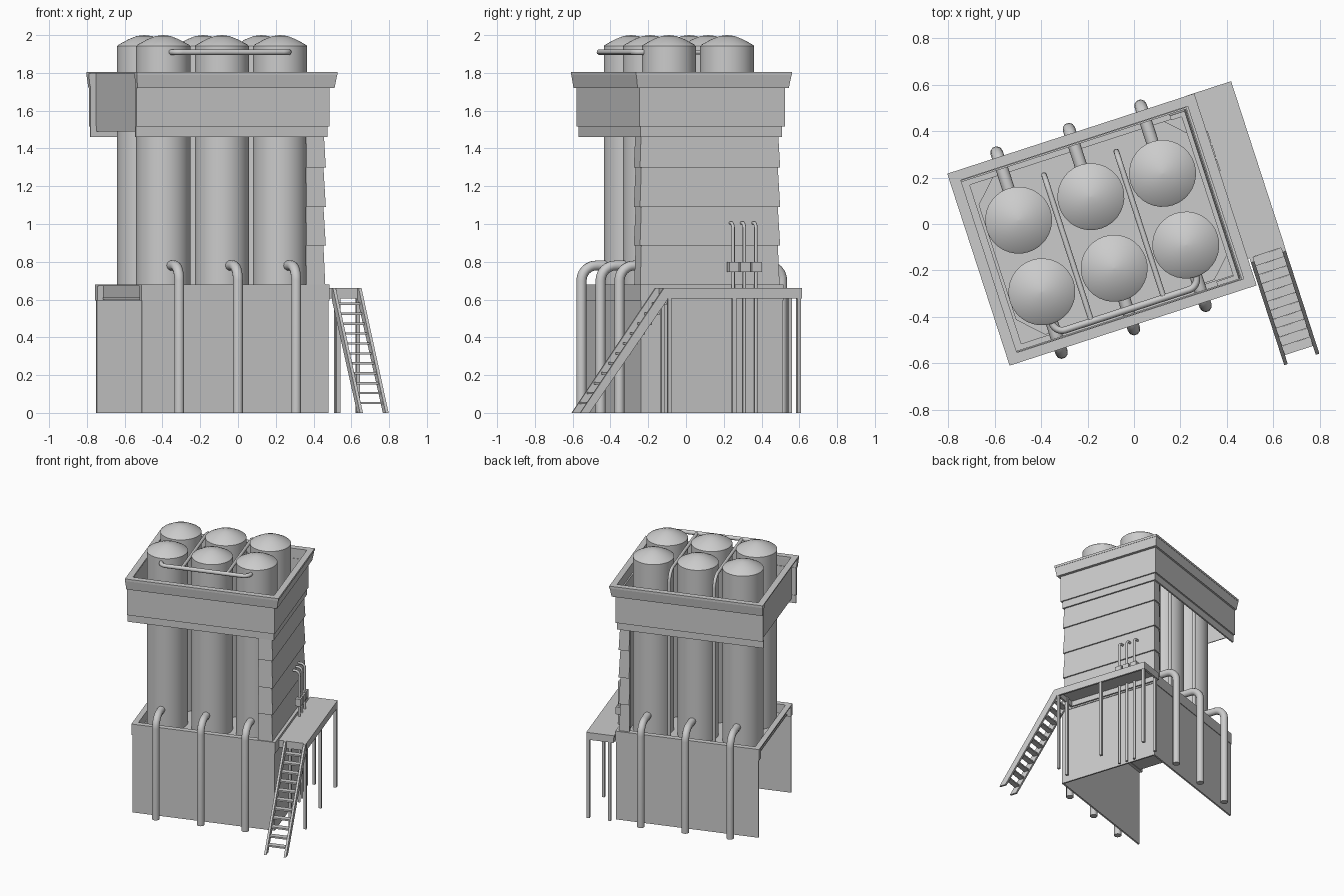
import bpy, math
from mathutils import Vector

if "Cube" in bpy.data.objects:
    bpy.data.objects.remove(bpy.data.objects["Cube"])

TURN = math.radians(18)   # whole building is turned in plan

grey = bpy.data.materials.new("plain grey")
grey.use_nodes = True
grey.diffuse_color = (0.6, 0.6, 0.6, 1)
grey.node_tree.nodes["Principled BSDF"].inputs["Base Color"].default_value = (0.6, 0.6, 0.6, 1)


def add(name, mesh, smooth=False):
    obj = bpy.data.objects.new(name, mesh)
    bpy.context.scene.collection.objects.link(obj)
    obj.rotation_euler.z = TURN
    mesh.materials.clear()
    mesh.materials.append(grey)
    if smooth:
        bpy.ops.object.select_all(action='DESELECT')
        bpy.context.view_layer.objects.active = obj
        obj.select_set(True)
        bpy.ops.object.shade_smooth_by_angle(angle=math.radians(40))
    return obj


def prism(name, low, high, z0, z1):
    """Solid between two matching plan outlines (counter-clockwise)."""
    n = len(low)
    verts = [(x, y, z0) for x, y in low] + [(x, y, z1) for x, y in high]
    faces = [list(range(n))[::-1], list(range(n, 2 * n))]
    faces += [(i, (i + 1) % n, n + (i + 1) % n, n + i) for i in range(n)]
    mesh = bpy.data.meshes.new(name)
    mesh.from_pydata(verts, [], faces)
    return add(name, mesh)


def rect(x0, x1, y0, y1):
    return [(x0, y0), (x1, y0), (x1, y1), (x0, y1)]


def box(name, x0, x1, y0, y1, z0, z1):
    r = rect(x0, x1, y0, y1)
    return prism(name, r, r, z0, z1)


def three_sides(l, r, f, b, t):
    """U-shaped outline, open on the left side."""
    return [(l, f), (r, f), (r, b), (l, b), (l, b - t), (r - t, b - t), (r - t, f + t), (l, f + t)]


def lathe(name, profile, x, y, sides=32):
    verts, faces = [], []
    for rad, z in profile:
        for i in range(sides):
            a = 2 * math.pi * i / sides
            verts.append((x + rad * math.cos(a), y + rad * math.sin(a), z))
    for k in range(len(profile) - 1):
        for i in range(sides):
            j = (i + 1) % sides
            faces.append((k * sides + i, k * sides + j, (k + 1) * sides + j, (k + 1) * sides + i))
    faces.append(list(range(len(verts) - sides, len(verts))))
    mesh = bpy.data.meshes.new(name)
    mesh.from_pydata(verts, [], faces)
    add(name, mesh, True)


def pipe(name, points, radius, bend=0.06):
    """Round tube along a path with rounded corners."""
    p = [Vector(q) for q in points]
    path = [p[0]]
    for a, b, c in zip(p, p[1:], p[2:]):
        s = b + (a - b).normalized() * bend
        e = b + (c - b).normalized() * bend
        for i in range(7):
            t = i / 6
            w = 0.59 * 2 * t * (1 - t) * 1.2
            k0, k2 = (1 - t) ** 2, t * t
            path.append((s * k0 + b * w + e * k2) / (k0 + w + k2))
    path.append(p[-1])
    curve = bpy.data.curves.new(name, 'CURVE')
    curve.dimensions = '3D'
    curve.bevel_depth = radius
    curve.bevel_resolution = 3
    curve.use_fill_caps = True
    spline = curve.splines.new('POLY')
    spline.points.add(len(path) - 1)
    for pt, co in zip(spline.points, path):
        pt.co = (*co, 1)
    tmp = bpy.data.objects.new(name + "_path", curve)
    bpy.context.scene.collection.objects.link(tmp)
    deps = bpy.context.evaluated_depsgraph_get()
    mesh = bpy.data.meshes.new_from_object(tmp.evaluated_get(deps))
    bpy.data.objects.remove(tmp)
    add(name, mesh, True)


# Base: three walls, floor and lip
base = three_sides(-0.655, 0.382, -0.375, 0.413, 0.012)
prism("base_walls", base, base, 0, 0.6)
box("base_floor", -0.63, 0.375, -0.365, 0.405, 0.6, 0.612)
lip = three_sides(-0.66, 0.387, -0.38, 0.418, 0.04)
prism("base_lip", lip, lip, 0.595, 0.68)
box("base_lip_left_inner", -0.625, -0.62, -0.34, 0.38, 0.6, 0.68)
box("base_lip_left_top", -0.66, -0.62, -0.34, 0.38, 0.672, 0.68)
l, r, f, b, c = -0.61, 0.355, -0.335, 0.385, 0.1
pad = [(l + c, f), (r - c, f), (r, f + c), (r, b - c), (r - c, b), (l + c, b), (l, b - c), (l, f + c)]
prism("floor_pad", pad, pad, 0.612, 0.62)

# Right wall with lapped siding, returning round the corners
levels = [0.62, 0.885, 1.09, 1.30, 1.51]
for z0, z1 in zip(levels, levels[1:]):
    def course(d):
        return [(0.26, -0.365 - d), (0.357 + d, -0.365 - d), (0.357 + d, 0.395 + d), (0.29, 0.395 + d),
                (0.29, 0.375), (0.337, 0.375), (0.337, -0.345), (0.26, -0.345)]
    prism("siding_course", course(0.01), course(0), z0, z1)

# Upper band, soffit and cap
inner = three_sides(-0.69, 0.375, -0.375, 0.413, 0.012)
prism("band_soffit", inner, inner, 1.46, 1.52)
band = three_sides(-0.69, 0.385, -0.385, 0.425, 0.018)
prism("upper_band", band, band, 1.515, 1.73)
prism("roof_cap", three_sides(-0.69, 0.407, -0.402, 0.44, 0.03),
      three_sides(-0.697, 0.418, -0.412, 0.452, 0.042), 1.72, 1.79)
rim = three_sides(-0.697, 0.42, -0.414, 0.454, 0.044)
prism("roof_rim", rim, rim, 1.788, 1.805)
box("left_rim_top", -0.697, -0.652, -0.37, 0.41, 1.796, 1.805)
box("left_inner_band", -0.657, -0.65, -0.37, 0.41, 1.49, 1.8)

# Six tanks with shallow domes, and large drain pipes
for x in (-0.467, -0.14, 0.184):
    for y in (-0.155, 0.169):
        lathe("tank", [(0.144, 0.61), (0.144, 1.942), (0.135, 1.95), (0.085, 1.977),
                       (0.04, 1.995), (0.002, 2.0)], x, y)
    pipe("front_drain", [(x, -0.25, 0.78), (x, -0.43, 0.78), (x, -0.43, 0)], 0.027, 0.08)
    pipe("back_drain", [(x, 0.26, 0.78), (x, 0.475, 0.78), (x, 0.475, 0)], 0.027, 0.08)

# Header pipe in front of the tank tops, with two branches going down at the back
pipe("header_pipe", [(-0.467, -0.26, 1.91), (-0.467, -0.342, 1.91), (0.184, -0.342, 1.91),
                     (0.184, -0.26, 1.91)], 0.015, 0.045)
for x in (-0.303, 0.024):
    pipe("branch_pipe", [(x, -0.342, 1.91), (x, 0.32, 1.91), (x, 0.32, 0.61)], 0.012, 0.08)

# Thin service pipes with valve boxes on the right wall
for y in (0.13, 0.193, 0.257):
    pipe("service_pipe", [(0.407, y, 0), (0.407, y, 1.005), (0.35, y, 1.005)], 0.009, 0.03)
    box("valve_box", 0.385, 0.425, y - 0.027, y + 0.027, 0.745, 0.8)

# Platform: deck, edge beams and legs
box("platform_deck", 0.385, 0.587, -0.293, 0.455, 0.645, 0.66)
box("platform_outer_beam", 0.572, 0.587, -0.293, 0.455, 0.605, 0.65)
box("platform_inner_beam", 0.388, 0.4, -0.293, 0.455, 0.605, 0.65)
for y in (-0.293, 0.44):
    box("platform_end_beam", 0.4, 0.572, y, y + 0.015, 0.605, 0.65)
for x, y in ((0.575, -0.28), (0.575, 0.08), (0.575, 0.44), (0.465, -0.28), (0.42, 0.44)):
    box("platform_leg", x - 0.01, x + 0.01, y - 0.01, y + 0.01, 0, 0.645)

# Stairs: two sloping stringers and flat treads
top_y, foot_y, top_z = -0.293, -0.777, 0.66
for x in (0.427, 0.57):
    ends = [(foot_y, 0), (foot_y + 0.05, 0), (top_y, top_z - 0.06), (top_y, top_z), (top_y - 0.02, top_z)]
    n = len(ends)
    verts = [(x + dx, y, z) for dx in (0, 0.016) for y, z in ends]
    faces = [list(range(n))[::-1], list(range(n, 2 * n))]
    faces += [(i, (i + 1) % n, n + (i + 1) % n, n + i) for i in range(n)]
    mesh = bpy.data.meshes.new("stair_stringer")
    mesh.from_pydata(verts, [], faces)
    add("stair_stringer", mesh)
steps = 12
for i in range(1, steps):
    t = i / steps
    y = foot_y + 0.02 + (top_y - foot_y) * t
    z = (top_z - 0.03) * t
    box("stair_tread", 0.44, 0.572, y - 0.02, y + 0.02, z - 0.006, z + 0.006)
